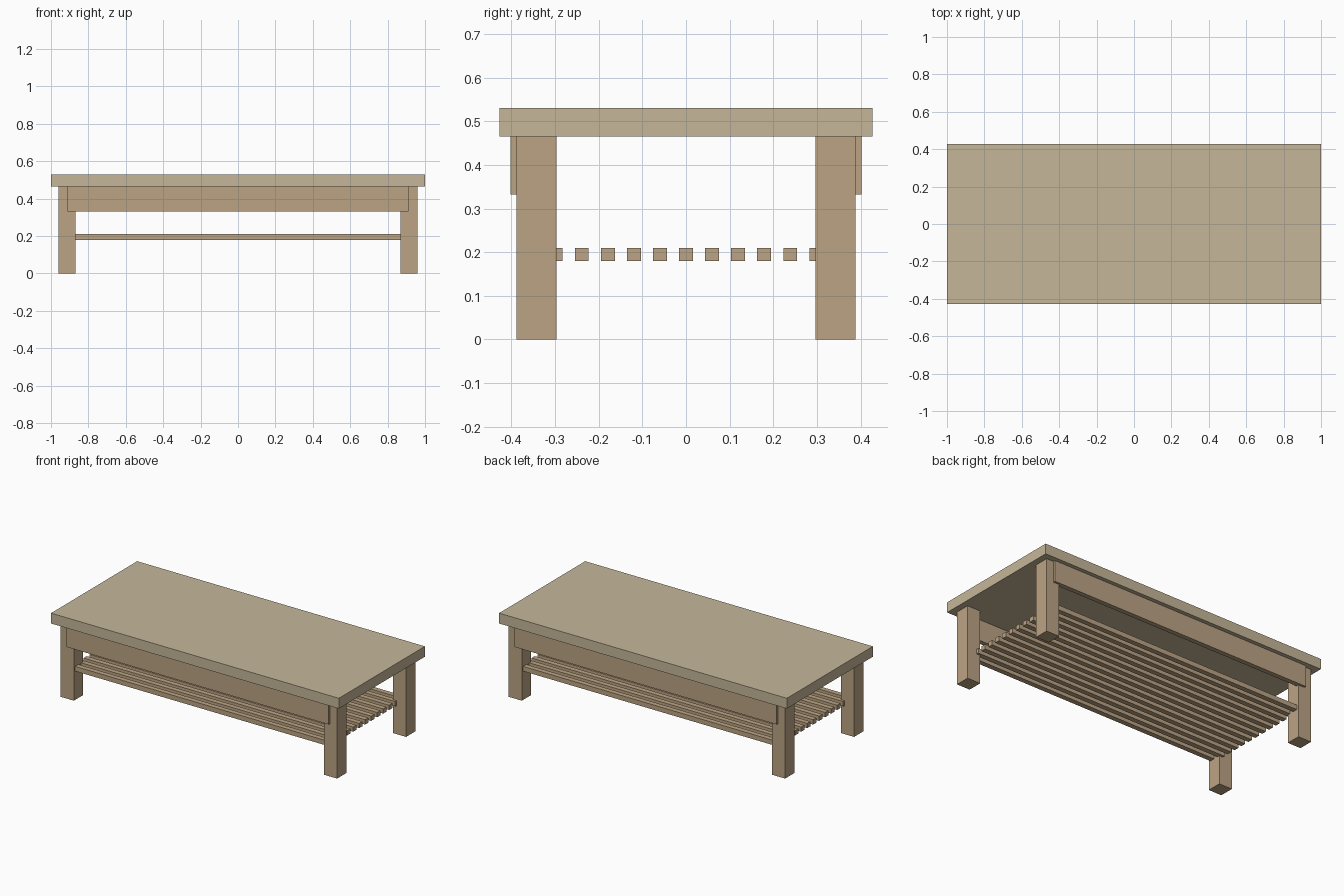
import bpy

if "Cube" in bpy.data.objects:
    bpy.data.objects.remove(bpy.data.objects["Cube"])

# Shared wood colours
def material(name, rgb):
    m = bpy.data.materials.new(name)
    m.diffuse_color = (*rgb, 1)
    m.use_nodes = True
    m.node_tree.nodes["Principled BSDF"].inputs["Base Color"].default_value = m.diffuse_color
    return m

top_wood = material("light_wood", (0.56, 0.47, 0.32))
frame_wood = material("warm_wood", (0.50, 0.37, 0.23))

def box(name, x, y, z, mat):
    """Axis-aligned box from (min, max) ranges."""
    bpy.ops.mesh.primitive_cube_add(
        size=1, location=[(a + b) / 2 for a, b in (x, y, z)])
    ob = bpy.context.object
    ob.name = name
    ob.scale = [b - a for a, b in (x, y, z)]
    bpy.ops.object.transform_apply(location=False, rotation=False, scale=True)
    ob.data.materials.append(mat)
    return ob

def span(centre, width):
    return centre - width / 2, centre + width / 2

# Table top
box("table_top", (-1, 1), (-0.427, 0.427), (0.465, 0.53), top_wood)

for sy, side in ((-1, "front"), (1, "back")):
    # Square legs
    for sx, end in ((-1, "left"), (1, "right")):
        box(f"{side}_{end}_leg", span(sx * 0.915, 0.091),
            span(sy * 0.3425, 0.091), (0, 0.465), frame_wood)
    # Long apron, standing slightly proud of the legs
    box(f"{side}_apron", (-0.912, 0.912), span(sy * 0.387, 0.03),
        (0.332, 0.465), frame_wood)

# Slatted shelf, outer slats run between the legs
for i in range(-6, 7):
    box(f"shelf_slat_{i + 7}", (-0.895, 0.895), span(i * 0.0597, 0.032),
        (0.18, 0.21), frame_wood)
